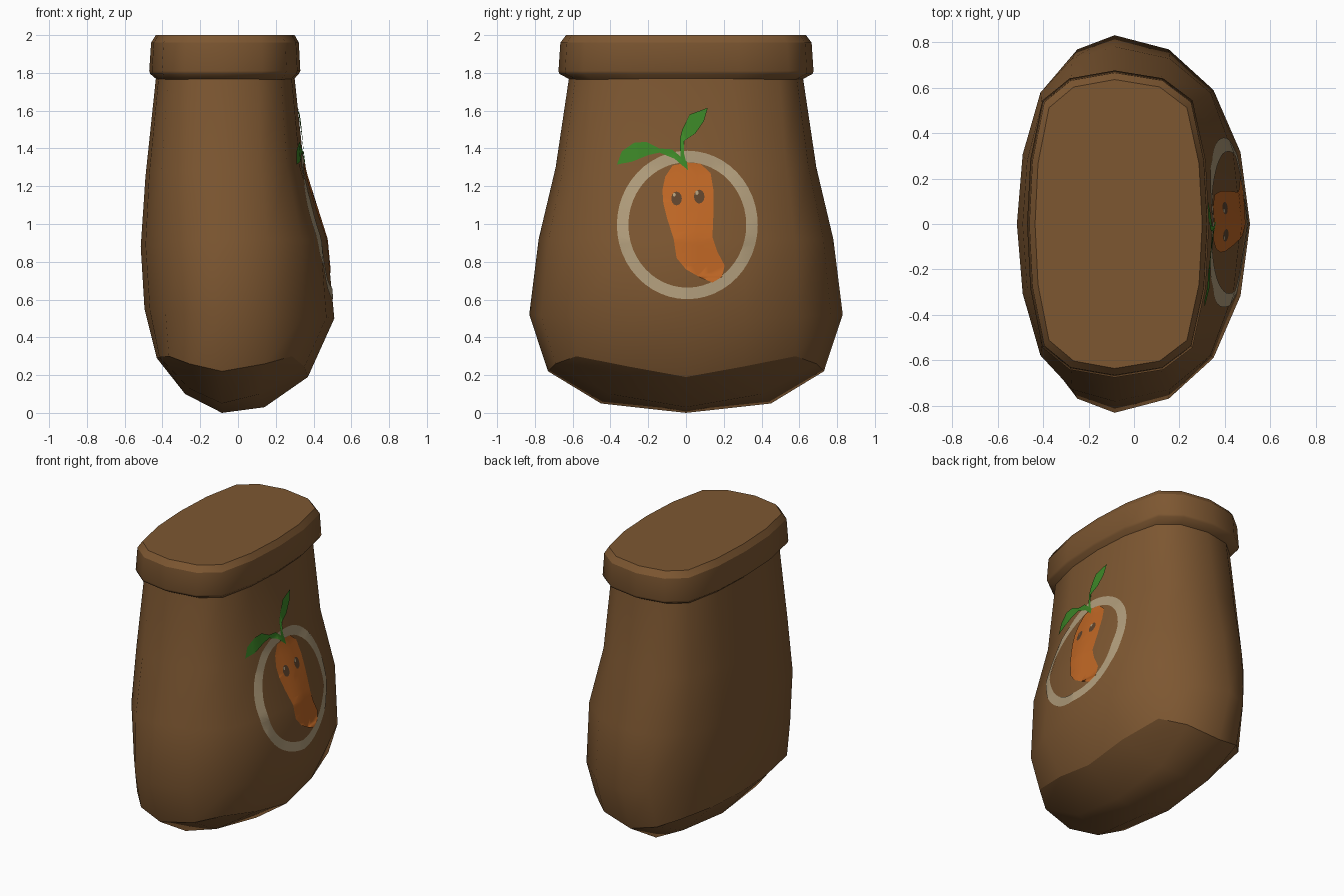
import bpy, bmesh, math
from mathutils import Vector
from mathutils.bvhtree import BVHTree

if "Cube" in bpy.data.objects:
    bpy.data.objects.remove(bpy.data.objects["Cube"])


def material(name, rgb):
    m = bpy.data.materials.new(name)
    m.diffuse_color = (*rgb, 1)
    m.use_nodes = True
    m.node_tree.nodes["Principled BSDF"].inputs["Base Color"].default_value = m.diffuse_color
    return m


BROWN = material("sack brown", (0.205, 0.095, 0.031))
DARK = material("dark brown", (0.11, 0.055, 0.025))
BEIGE = material("beige", (0.43, 0.33, 0.195))
ORANGE = material("orange", (0.515, 0.133, 0.018))
GREEN = material("leaf green", (0.045, 0.24, 0.02))
CX = -0.085

# Quarter outlines: round and boxy, blended per level
ROUND = [(1, 0), (.93, .38), (.73, .71), (.40, .925), (0, 1)]
BOXY = [(1, 0), (.965, .42), (.83, .81), (.52, .95), (0, 1)]


def ring(bm, xl, xr, hy, k, zl, zr=None, zy=None, zc=None):
    """16-sided ring; heights at left, right, ends and corners."""
    zr = zl if zr is None else zr
    zy = (zl + zr) / 2 if zy is None else zy
    verts = []
    for i in range(16):
        q, r = divmod(i, 4)
        j = r if q % 2 == 0 else 4 - r
        u, v = [a + (b - a) * k for a, b in zip(ROUND[j], BOXY[j])]
        sx = 1 if i <= 4 or i >= 12 else -1
        sy = 1 if i <= 8 else -1
        zx = zr if sx > 0 else zl
        if zc is None:
            z = zx + (zy - zx) * j / 4
        elif j <= 2:
            z = zx + (zc - zx) * j / 2
        else:
            z = zc + (zy - zc) * (j - 2) / 2
        x = CX + u * ((xr - CX) if sx > 0 else (xl - CX))
        verts.append(bm.verts.new((x, sy * v * hy, z)))
    return verts


def bridge(bm, a, b):
    n = len(a)
    for i in range(n):
        bm.faces.new((a[i], a[(i + 1) % n], b[(i + 1) % n], b[i]))


def sharpen(bm, loop):
    for i, v in enumerate(loop):
        bm.edges.get((v, loop[(i + 1) % len(loop)])).smooth = False


def finish(bm, name, mat, smooth=True):
    me = bpy.data.meshes.new(name)
    for f in bm.faces:
        f.smooth = smooth
    bm.to_mesh(me)
    me.materials.append(mat)
    ob = bpy.data.objects.new(name, me)
    bpy.context.collection.objects.link(ob)
    return ob


# Sack body, from the bottom edge upwards
body = bmesh.new()
levels = [
    ring(body, -.43, .37, .73, .85, .29, .19, .22, .30),
    ring(body, -.495, .51, .83, 0, .55, .50, .52),
    ring(body, -.515, .47, .78, .3, .88, .92, .92),
    ring(body, -.49, .35, .69, .6, 1.25, 1.30, 1.30),
    ring(body, -.435, .30, .62, .85, 1.77),
    ring(body, -.43, .295, .615, .85, 1.82),
]
for lo, hi in zip(levels, levels[1:]):
    bridge(body, lo, hi)
body.faces.new(levels[-1])

# Rounded underside: a quad cap with eight inner points
edge = levels[0]
inner = []
for j in range(8):
    c, s = math.cos(j * math.pi / 4), math.sin(j * math.pi / 4)
    g = 1.27 if j % 2 else 1
    z = (.03, .10, .05, .13, .10, .13, .05, .10)[j]
    inner.append(body.verts.new((CX + c * g * (.225 if c > 0 else .195), s * g * .45, z)))
mid = body.verts.new((CX, 0, 0))
for j in range(1, 8, 2):
    o = 2 * j
    a, b, c = inner[j - 1], inner[j], inner[(j + 1) % 8]
    body.faces.new((edge[o - 1], edge[o - 2], a, b))
    body.faces.new((edge[(o + 1) % 16], edge[o], edge[o - 1], b))
    body.faces.new((edge[(o + 2) % 16], edge[(o + 1) % 16], b, c))
    body.faces.new((mid, c, b, a))
sharpen(body, edge)
bmesh.ops.recalc_face_normals(body, faces=body.faces)
finish(body, "sack_body", BROWN)
surface = BVHTree.FromBMesh(body)

# Rolled rim with a flat closed top
rim = bmesh.new()
loops = [ring(rim, xl, xr, hy, .95, z) for xl, xr, hy, z in (
    (-.43, .295, .615, 1.765), (-.465, .322, .670, 1.795),
    (-.47, .33, .675, 1.81), (-.46, .322, .665, 1.96), (-.435, .30, .635, 2.0))]
for lo, hi in zip(loops, loops[1:]):
    bridge(rim, lo, hi)
rim.faces.new(loops[-1])
rim.faces.new(loops[0][::-1])
for lp in (loops[0], loops[3], loops[4]):
    sharpen(rim, lp)
bmesh.ops.recalc_face_normals(rim, faces=rim.faces)
finish(rim, "sack_rim", BROWN)


def plate(name, polys, mat, lift):
    """Lay flat (y, z) polygons onto the +x side of the sack."""
    bm = bmesh.new()
    for poly in polys:
        bm.faces.new([bm.verts.new((0, y, z)) for y, z in poly])
    bmesh.ops.remove_doubles(bm, verts=bm.verts, dist=1e-5)
    bmesh.ops.triangulate(bm, faces=bm.faces)
    cuts = [((0, i * .06, 0), (0, 1, 0)) for i in range(-7, 8)]
    cuts += [((0, 0, .54 + i * .06), (0, 0, 1)) for i in range(19)]
    for co, no in cuts:
        bmesh.ops.bisect_plane(bm, geom=bm.verts[:] + bm.edges[:] + bm.faces[:],
                               plane_co=co, plane_no=no)
    for v in bm.verts:
        hit = surface.ray_cast(Vector((2, v.co.y, v.co.z)), Vector((-1, 0, 0)))[0]
        v.co.x = hit.x + lift
    bm.normal_update()
    for f in bm.faces:
        if f.normal.x < 0:
            f.normal_flip()
    finish(bm, name, mat)


def oval(cy, cz, ry, rz, n):
    return [(cy + ry * math.cos(t * math.tau / n), cz + rz * math.sin(t * math.tau / n))
            for t in range(n)]


# Emblem ring
N = 48
out, inn = oval(.007, .995, .373, .393, N), oval(.007, .995, .312, .332, N)
plate("emblem_ring", [(out[i], out[(i + 1) % N], inn[(i + 1) % N], inn[i])
                      for i in range(N)], BEIGE, .004)

# Carrot
plate("emblem_carrot", [[
    (-.07, 1.31), (-.11, 1.25), (-.125, 1.18), (-.12, 1.11), (-.10, 1.03), (-.065, .92),
    (-.05, .82), (0, .76), (.07, .72), (.14, .69), (.19, .72), (.205, .78), (.165, .855),
    (.14, .93), (.145, 1.05), (.145, 1.18), (.13, 1.27), (.075, 1.32), (.01, 1.325)]],
    ORANGE, .005)

# Eyes with highlights
plate("carrot_eyes", [oval(-.05, 1.135, .028, .037, 12), oval(.07, 1.145, .028, .037, 12)],
      DARK, .007)
plate("eye_highlights", [oval(-.062, 1.155, .008, .01, 8), oval(.058, 1.165, .009, .012, 8)],
      BEIGE, .009)

# Leaves
plate("left_leaf", [[
    (-.365, 1.315), (-.285, 1.33), (-.2, 1.365), (-.14, 1.378), (-.06, 1.345), (.01, 1.285),
    (.005, 1.33), (-.075, 1.395), (-.14, 1.40), (-.21, 1.435), (-.275, 1.43), (-.34, 1.385)]],
    GREEN, .007)
plate("right_leaf", [[
    (.01, 1.29), (-.01, 1.37), (-.01, 1.44), (.05, 1.48), (.095, 1.545), (.115, 1.615),
    (.02, 1.58), (-.02, 1.5), (-.032, 1.45), (-.03, 1.37), (-.015, 1.31)]],
    GREEN, .008)
